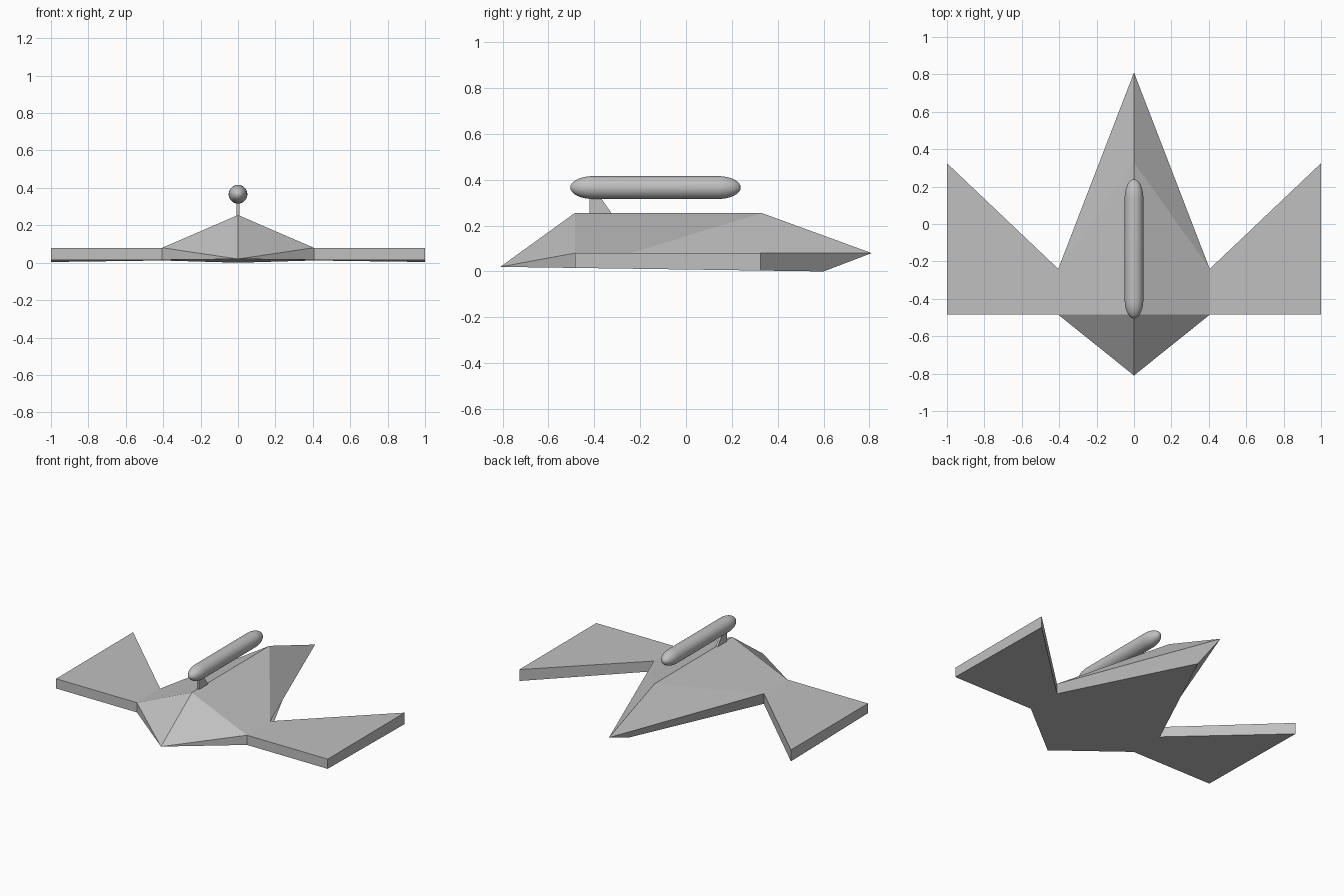
import bpy, bmesh, math
from mathutils import Matrix

cube = bpy.data.objects.get("Cube")
if cube:
    bpy.data.objects.remove(cube, do_unlink=True)

grey = bpy.data.materials.new("plain grey")
grey.use_nodes = True
grey.diffuse_color = (0.53, 0.53, 0.53, 1)
grey.node_tree.nodes["Principled BSDF"].inputs["Base Color"].default_value = grey.diffuse_color


def make_object(name, bm):
    bmesh.ops.recalc_face_normals(bm, faces=bm.faces)
    mesh = bpy.data.meshes.new(name)
    bm.to_mesh(mesh)
    bm.free()
    mesh.materials.append(grey)
    obj = bpy.data.objects.new(name, mesh)
    bpy.context.collection.objects.link(obj)
    return obj


def belly(y):
    """Height of the gently sloping flat underside."""
    return 0.02 - 0.0142 * (y + 0.81)


# Hull and wings: one half from named corners, mirrored across x
DECK, RIDGE = 0.08, 0.255
FRONT, NOTCH, SWEEP = -0.485, -0.24, 0.325
corners = {
    "nose": (0, -0.81, belly(-0.81)),
    "ridge_front": (0, FRONT, RIDGE),
    "ridge_back": (0, 0.33, RIDGE),
    "tail": (0, 0.81, DECK),
    "keel": (0, 0.6, belly(0.6)),
}
for name, x, y in (("root", 0.405, FRONT), ("notch", 0.405, NOTCH),
                   ("tip", 1, FRONT), ("sweep", 1, SWEEP)):
    corners[name] = (x, y, DECK)
    corners[name + "_low"] = (x, y, belly(y))

faces = (
    "nose root ridge_front", "nose root_low root",              # nose
    "ridge_front root notch ridge_back",                        # hull slope
    "ridge_back notch tail", "notch notch_low keel tail",       # tail
    "root tip sweep notch", "root root_low tip_low tip",        # wing
    "tip tip_low sweep_low sweep", "sweep sweep_low notch_low notch",
    "root_low notch_low sweep_low tip_low",                     # underside
    "nose keel notch_low root_low",
)
bm = bmesh.new()
for side in (1, -1):
    v = {n: bm.verts.new((side * x, y, z)) for n, (x, y, z) in corners.items()}
    for face in faces:
        bm.faces.new([v[n] for n in face.split()])
bmesh.ops.remove_doubles(bm, verts=bm.verts, dist=0.0001)
make_object("winged_hull", bm)

# Long rounded pod above the ridge: a stretched sphere split at its middle
bm = bmesh.new()
bmesh.ops.create_uvsphere(bm, u_segments=32, v_segments=16, radius=0.05)
bmesh.ops.rotate(bm, verts=bm.verts, matrix=Matrix.Rotation(math.pi / 2, 3, 'X'))
for vert in bm.verts:
    vert.co.y *= 2
middle = [e for e in bm.edges if all(abs(p.co.y) < 0.001 for p in e.verts)]
bmesh.ops.split_edges(bm, edges=middle)
for face in bm.faces:
    end = 1 if face.calc_center_median().y > 0 else -1
    for vert in face.verts:
        vert.tag = end > 0
for vert in bm.verts:
    vert.co.y += 0.272 if vert.tag else -0.272
rims = [e for e in bm.edges if e.is_boundary]
bmesh.ops.bridge_loops(bm, edges=rims)
for face in bm.faces:
    face.smooth = True
pod = make_object("rounded_pod", bm)
pod.location = (0, -0.133, 0.366)

# Thin pylon holding the pod, with a sloped rear edge
bm = bmesh.new()
outline = ((-0.42, 0.24), (-0.315, 0.24), (-0.385, 0.34), (-0.42, 0.34))
base = bm.faces.new([bm.verts.new((-0.007, y, z)) for y, z in outline])
top = bmesh.ops.extrude_face_region(bm, geom=[base])
bmesh.ops.translate(bm, vec=(0.014, 0, 0),
                    verts=[g for g in top["geom"] if isinstance(g, bmesh.types.BMVert)])
make_object("pod_pylon", bm)
